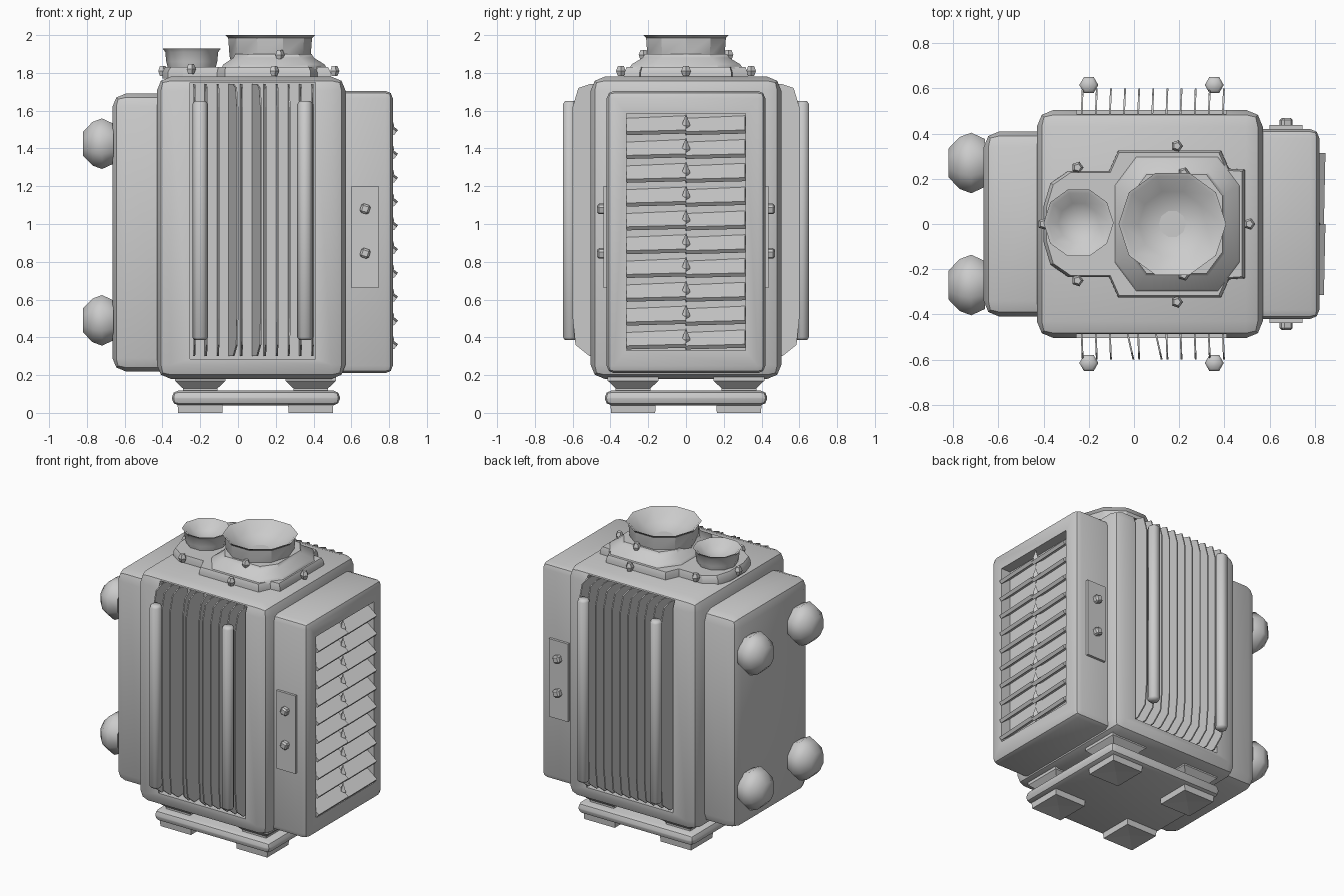
import bpy, bmesh, math
from mathutils import Vector, Matrix

old = bpy.data.objects.get("Cube")
if old:
    bpy.data.objects.remove(old, do_unlink=True)

metal = bpy.data.materials.new("plain grey")
metal.use_nodes = True
metal.diffuse_color = (0.6, 0.6, 0.6, 1)
metal.node_tree.nodes["Principled BSDF"].inputs["Base Color"].default_value = (0.6, 0.6, 0.6, 1)


def finish(name, bm, smooth=None):
    bmesh.ops.recalc_face_normals(bm, faces=bm.faces)
    mesh = bpy.data.meshes.new(name)
    bm.to_mesh(mesh)
    bm.free()
    mesh.materials.append(metal)
    ob = bpy.data.objects.new(name, mesh)
    bpy.context.collection.objects.link(ob)
    if smooth:
        select(ob)
        bpy.ops.object.shade_smooth_by_angle(angle=math.radians(smooth))
    return ob


def select(ob):
    bpy.ops.object.select_all(action='DESELECT')
    ob.select_set(True)
    bpy.context.view_layer.objects.active = ob


def box(name, lo, hi, bevel=0, rot=None, smooth=None, keep=None):
    """Box between two corners; keep(edge midpoint) picks which edges are chamfered."""
    lo, hi = Vector(lo), Vector(hi)
    bm = bmesh.new()
    bmesh.ops.create_cube(bm, size=1)
    bmesh.ops.scale(bm, vec=hi - lo, verts=bm.verts)
    if bevel:
        mid = lambda e: (e.verts[0].co + e.verts[1].co) / 2
        edges = [e for e in bm.edges if keep is None or keep(mid(e))]
        bmesh.ops.bevel(bm, geom=edges, offset=bevel, segments=2 if smooth else 1,
                        profile=0.5, affect='EDGES')
    if rot:
        bmesh.ops.rotate(bm, matrix=rot, verts=bm.verts)
    bmesh.ops.translate(bm, vec=(lo + hi) / 2, verts=bm.verts)
    return finish(name, bm, smooth)


def lathe(name, profile, sides, place, smooth=None, turn=0):
    """Rings of (radius, height) joined into a solid; radius 0 makes a point."""
    bm = bmesh.new()
    rings = []
    for r, h in profile:
        n = sides if r else 1
        rings.append([bm.verts.new((r * math.cos(turn + math.tau * i / n),
                                    r * math.sin(turn + math.tau * i / n), h)) for i in range(n)])
    for a, b in zip(rings, rings[1:]):
        for i in range(sides):
            j = (i + 1) % sides
            quad = [a[i % len(a)], a[j % len(a)], b[j % len(b)], b[i % len(b)]]
            bm.faces.new(list(dict.fromkeys(quad)))
    for ring in (rings[0], rings[-1]):
        if len(ring) > 1:
            bm.faces.new(ring)
    bm.transform(place)
    return finish(name, bm, smooth)


def tiers(name, outline, levels, centre):
    """Stack scaled copies of an outline at the given heights."""
    bm = bmesh.new()
    c = Vector(centre)
    rings = [[bm.verts.new((*(c + (Vector(p) - c) * s), z)) for p in outline] for s, z in levels]
    n = len(outline)
    for a, b in zip(rings, rings[1:]):
        for i in range(n):
            bm.faces.new((a[i], a[(i + 1) % n], b[(i + 1) % n], b[i]))
    bm.faces.new(rings[0])
    bm.faces.new(rings[-1])
    return finish(name, bm, 30)


def cut(ob, lo, hi):
    cutter = box("cutter", lo, hi)
    cutter.hide_render = True
    mod = ob.modifiers.new("recess", 'BOOLEAN')
    mod.operation, mod.object, mod.solver = 'DIFFERENCE', cutter, 'EXACT'
    select(ob)
    bpy.ops.object.modifier_apply(modifier=mod.name)
    bpy.data.objects.remove(cutter, do_unlink=True)


def bolt(name, x, y, z, r=0.027):
    lathe(name, [(r * 0.6, -r), (r, 0), (r * 0.6, r)], 5, Matrix.Translation((x, y, z)))


# Main housing with a grille recess front and back
body = box("housing", (-0.43, -0.505, 0.18), (0.57, 0.505, 1.78), 0.075, smooth=40)
for s in (-1, 1):
    cut(body, (-0.255, min(s * 0.4, s * 0.7), 0.285), (0.41, max(s * 0.4, s * 0.7), 1.75))

# Side tanks, softened on their outer edges
box("right_tank", (-0.665, -0.41, 0.22), (-0.40, 0.41, 1.69), 0.07, smooth=40,
    keep=lambda m: m.x < 0.05)
tank = box("left_tank", (0.55, -0.42, 0.21), (0.82, 0.42, 1.705), 0.04, smooth=40,
           keep=lambda m: m.x > -0.05)
cut(tank, (0.75, -0.315, 0.33), (0.9, 0.315, 1.585))

# Louvres in two columns with a centre rib
for i in range(10):
    z = 0.39 + i * 0.126
    for s in (-1, 1):
        y = s * 0.157
        tilt = Matrix.Rotation(math.radians(38), 3, 'Y') @ Matrix.Rotation(math.radians(2), 3, 'X')
        box("louvre", (0.72, y - 0.157, z - 0.012), (0.85, y + 0.157, z + 0.012), rot=tilt)
    lathe("louvre_rib", [(0, -0.06), (0.022, 0), (0, 0.06)], 4, Matrix.Translation((0.805, 0, z)))

# Grille fins and upright bars on both faces
fin_profile = [(0.39, 0.30), (0.51, 0.30), (0.585, 0.36), (0.60, 0.5),
               (0.60, 1.62), (0.57, 1.72), (0.51, 1.74), (0.39, 1.74)]
for s in (-1, 1):
    for i in range(11):
        x = -0.235 + i * 0.0625
        lean = 0.045 if s < 0 and i in (3, 5) else 0.008
        bm = bmesh.new()
        sides = [[bm.verts.new((x + t + lean * (y - 0.4) / 0.2, s * y, z)) for y, z in fin_profile]
                 for t in (-0.004, 0.004)]
        for ring in sides:
            bm.faces.new(ring)
        for a in range(len(fin_profile)):
            b = (a + 1) % len(fin_profile)
            bm.faces.new((sides[0][a], sides[0][b], sides[1][b], sides[1][a]))
        finish("grille_fin", bm)
    for x in (-0.20, 0.355):
        lathe("grille_bar", [(0.03, 0.385), (0.042, 0.40), (0.042, 1.635), (0.03, 1.65)], 6,
              Matrix.Translation((x, s * 0.615, 0)), smooth=65)

    # Bolted plates on the left tank
    box("bolt_plate", (0.60, s * 0.427 - 0.01, 0.66), (0.745, s * 0.427 + 0.01, 1.20))
    for z in (0.845, 1.08):
        box("plate_bolt", (0.648, s * 0.448 - 0.022, z - 0.025), (0.698, s * 0.448 + 0.022, z + 0.025),
            0.01, rot=Matrix.Rotation(0.3, 3, 'Y'))

    # Round knobs on the right tank
    for z in (0.49, 1.425):
        lathe("side_knob", [(0.115, 0), (0.145, 0.06), (0.125, 0.11), (0.07, 0.16)], 8,
              Matrix.Translation((-0.66, s * 0.27, z)) @ Matrix.Rotation(-math.pi / 2, 4, 'Y'),
              smooth=50, turn=math.pi / 8)

# Base plate, standoffs and feet
box("base_plate", (-0.35, -0.43, 0.04), (0.54, 0.43, 0.118), 0.035, smooth=40)
for x in (-0.20, 0.385):
    for s in (-1, 1):
        at = Matrix.Translation((x, s * 0.28, 0))
        lathe("standoff", [(0.13, 0.11), (0.13, 0.13), (0.19, 0.17), (0.19, 0.19)], 4, at,
              turn=math.pi / 4)
        lathe("foot", [(0, 0.012), (0.165, 0), (0.17, 0.05)], 4, at, turn=math.pi / 4)

# Stepped flanges on the roof
half = [(0.49, 0.24), (0.42, 0.245), (0.385, 0.325), (-0.07, 0.325), (-0.11, 0.235),
        (-0.29, 0.235), (-0.37, 0.18), (-0.40, 0.08)]
keyhole = half + [(x, -y) for x, y in reversed(half)]
tiers("roof_flange", keyhole, [(1, 1.77), (1, 1.805), (0.97, 1.83)], (0.06, 0))
dome = [(0.45, 0.16), (0.36, 0.28), (0.02, 0.28), (-0.07, 0.16)]
dome += [(x, -y) for x, y in reversed(dome)]
tiers("neck_collar", dome, [(1.08, 1.82), (1.03, 1.845), (0.82, 1.88), (0.78, 1.90)], (0.18, 0))

# Funnel pipes with sunken throats
lathe("large_pipe", [(0.205, 1.85), (0.215, 1.89), (0.222, 1.985), (0.238, 2.0), (0.222, 1.995),
                     (0.15, 1.93), (0, 1.88)], 10, Matrix.Translation((0.17, 0, 0)), smooth=35)
lathe("small_pipe", [(0.125, 1.82), (0.135, 1.86), (0.14, 1.91), (0.155, 1.93), (0.138, 1.925),
                     (0.09, 1.88), (0, 1.85)], 10, Matrix.Translation((-0.245, 0.005, 0)), smooth=35)

# Small bolts around the flanges
bolt("flange_bolt", 0.51, 0, 1.81)
bolt("flange_bolt", -0.40, 0, 1.81)
for s in (-1, 1):
    bolt("flange_bolt", 0.19, s * 0.345, 1.81)
    bolt("flange_bolt", -0.25, s * 0.25, 1.82)
    bolt("pipe_bolt", 0.22, s * 0.225, 1.895)
